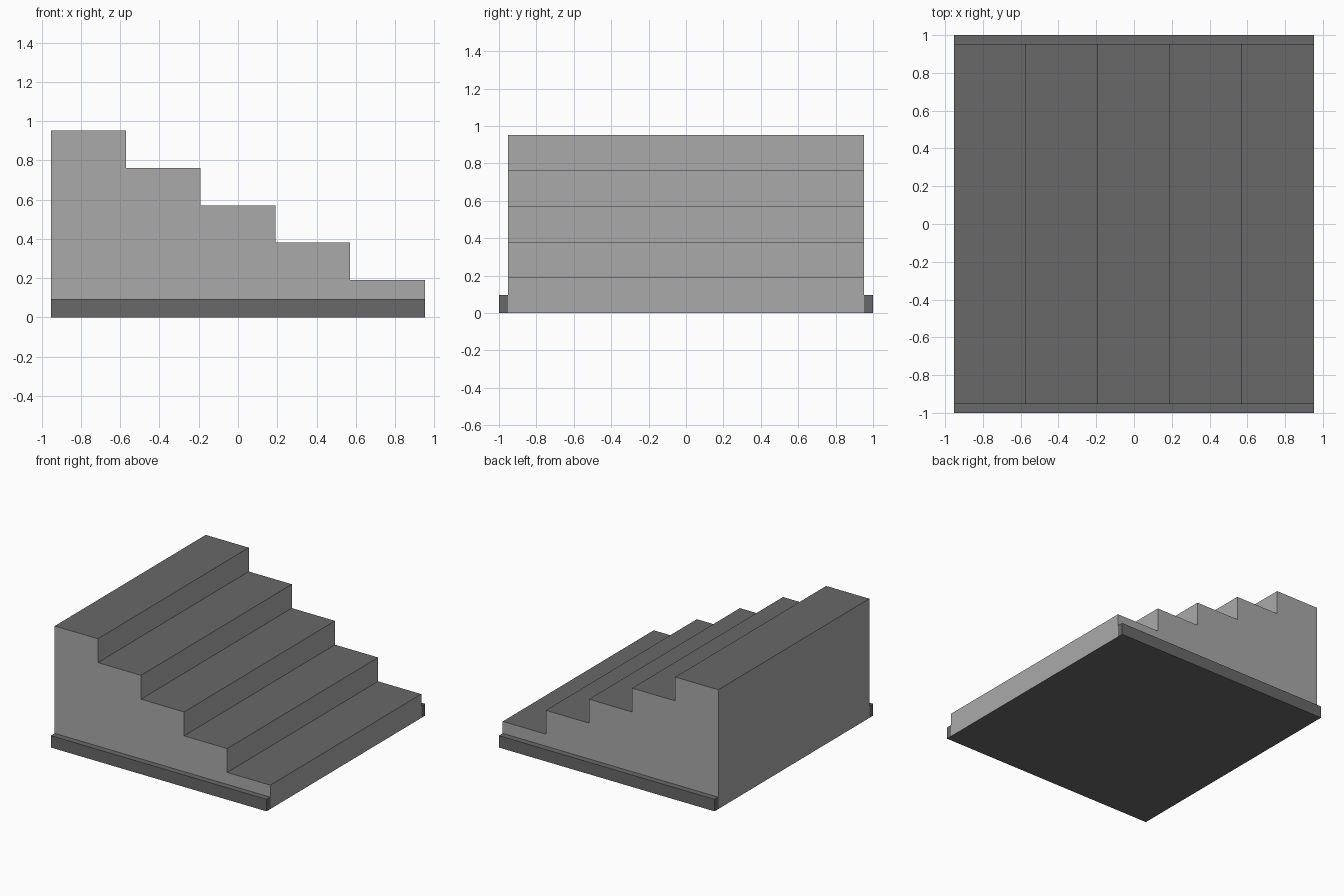
import bpy, bmesh
from mathutils import Vector

if "Cube" in bpy.data.objects:
    bpy.data.objects.remove(bpy.data.objects["Cube"])

STEPS = 5
HALF = 0.9524            # half length and half width of the flight
RUN = 2 * HALF / STEPS
RISE = RUN / 2
CURB_H = RISE / 2
CURB_OUT = 1.0


def material(name, v):
    m = bpy.data.materials.new(name)
    m.diffuse_color = (v, v, v, 1)
    m.use_nodes = True
    m.node_tree.nodes["Principled BSDF"].inputs["Base Color"].default_value = m.diffuse_color
    return m


def make_object(name, bm, mats):
    bmesh.ops.recalc_face_normals(bm, faces=bm.faces[:])
    me = bpy.data.meshes.new(name)
    for m in mats:
        me.materials.append(m)
    # Treads and underside take the dark second slot, upright faces the first
    for f in bm.faces:
        f.material_index = 1 if len(mats) > 1 and abs(f.normal.z) > 0.5 else 0
    bm.to_mesh(me)
    bm.free()
    ob = bpy.data.objects.new(name, me)
    bpy.context.collection.objects.link(ob)
    return ob


def extrude_y(profile, y0, y1):
    bm = bmesh.new()
    face = bm.faces.new([bm.verts.new((x, y0, z)) for x, z in profile])
    ext = bmesh.ops.extrude_face_region(bm, geom=[face])
    verts = [g for g in ext["geom"] if isinstance(g, bmesh.types.BMVert)]
    bmesh.ops.translate(bm, verts=verts, vec=Vector((0, y1 - y0, 0)))
    return bm


light = material("light_grey", 0.4)
dark = material("dark_grey", 0.14)

# Stair flight: stepped profile descending towards +x
profile = [(HALF, 0), (-HALF, 0)]
for i in range(STEPS):
    z = RISE * (STEPS - i)
    profile += [(-HALF + RUN * i, z), (-HALF + RUN * (i + 1), z)]
make_object("stair_flight", extrude_y(profile, -HALF, HALF), [light, dark])

# Low curbs along both sides
curb = [(-HALF, 0), (HALF, 0), (HALF, CURB_H), (-HALF, CURB_H)]
for name, s in (("front_curb", -1), ("back_curb", 1)):
    make_object(name, extrude_y(curb, s * HALF, s * CURB_OUT), [dark])
